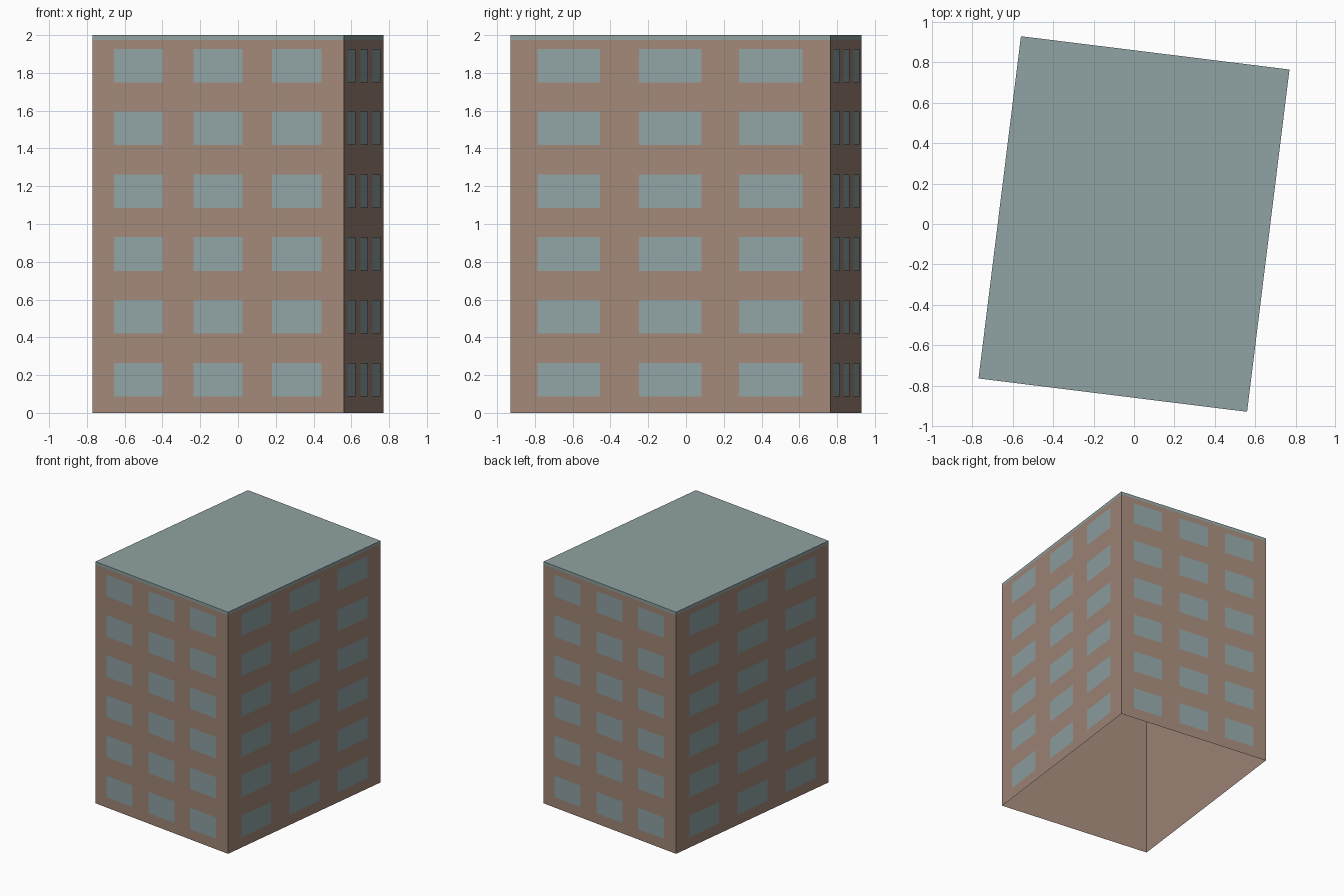
import bpy, bmesh
from mathutils import Vector

cube = bpy.data.objects.get("Cube")
if cube:
    bpy.data.objects.remove(cube, do_unlink=True)


def make_material(name, color):
    mat = bpy.data.materials.new(name)
    mat.use_nodes = True
    mat.diffuse_color = (*color, 1)
    mat.node_tree.nodes["Principled BSDF"].inputs["Base Color"].default_value = (*color, 1)
    return mat


def make_object(name, quads, mat):
    """Build one flat-shaded object from a list of four-corner faces."""
    bm = bmesh.new()
    for quad in quads:
        bm.faces.new([bm.verts.new(p) for p in quad])
    bmesh.ops.remove_doubles(bm, verts=bm.verts[:], dist=0.0001)
    mesh = bpy.data.meshes.new(name)
    bm.to_mesh(mesh)
    bm.free()
    mesh.materials.append(mat)
    obj = bpy.data.objects.new(name, mesh)
    bpy.context.collection.objects.link(obj)
    return obj


def panel(start, end, low, high):
    """Upright rectangle between two ground points, facing outward."""
    up = Vector((0, 0, 1))
    return [start + up * low, end + up * low, end + up * high, start + up * high]


brick = make_material("brown wall", (0.36, 0.245, 0.188))
glass = make_material("blue grey glass", (0.28, 0.365, 0.372))
roofing = make_material("grey green roof", (0.28, 0.365, 0.36))

# Footprint: a rectangle turned slightly, counter-clockwise from front right
height, roof_base = 2.0, 1.975
a, b = Vector((-0.77, -0.765, 0)), Vector((0.56, -0.93, 0))
corners = [a, b, -a, -b]
sides = [(corners[i], corners[(i + 1) % 4]) for i in range(4)]

# Walls, open underneath
make_object("walls", [panel(s, e, 0, roof_base) for s, e in sides], brick)

# Roof cap with a thin edge band
cap = [panel(s, e, roof_base, height) for s, e in sides]
cap.append([c + Vector((0, 0, height)) for c in corners])
make_object("roof", cap, roofing)

# Window plates: three columns and six floors on every wall
columns = [(0.085, 0.28), (0.402, 0.597), (0.715, 0.912)]
names = ["front", "left", "back", "right"]
for name, (s, e) in zip(names, sides):
    along = e - s
    outward = along.cross(Vector((0, 0, 1))).normalized() * 0.003
    panes = []
    for floor in range(6):
        sill = 0.087 + floor * 0.3325
        for u, v in columns:
            panes.append(panel(s + along * u + outward, s + along * v + outward,
                               sill, sill + 0.178))
    make_object(name + "_windows", panes, glass)
